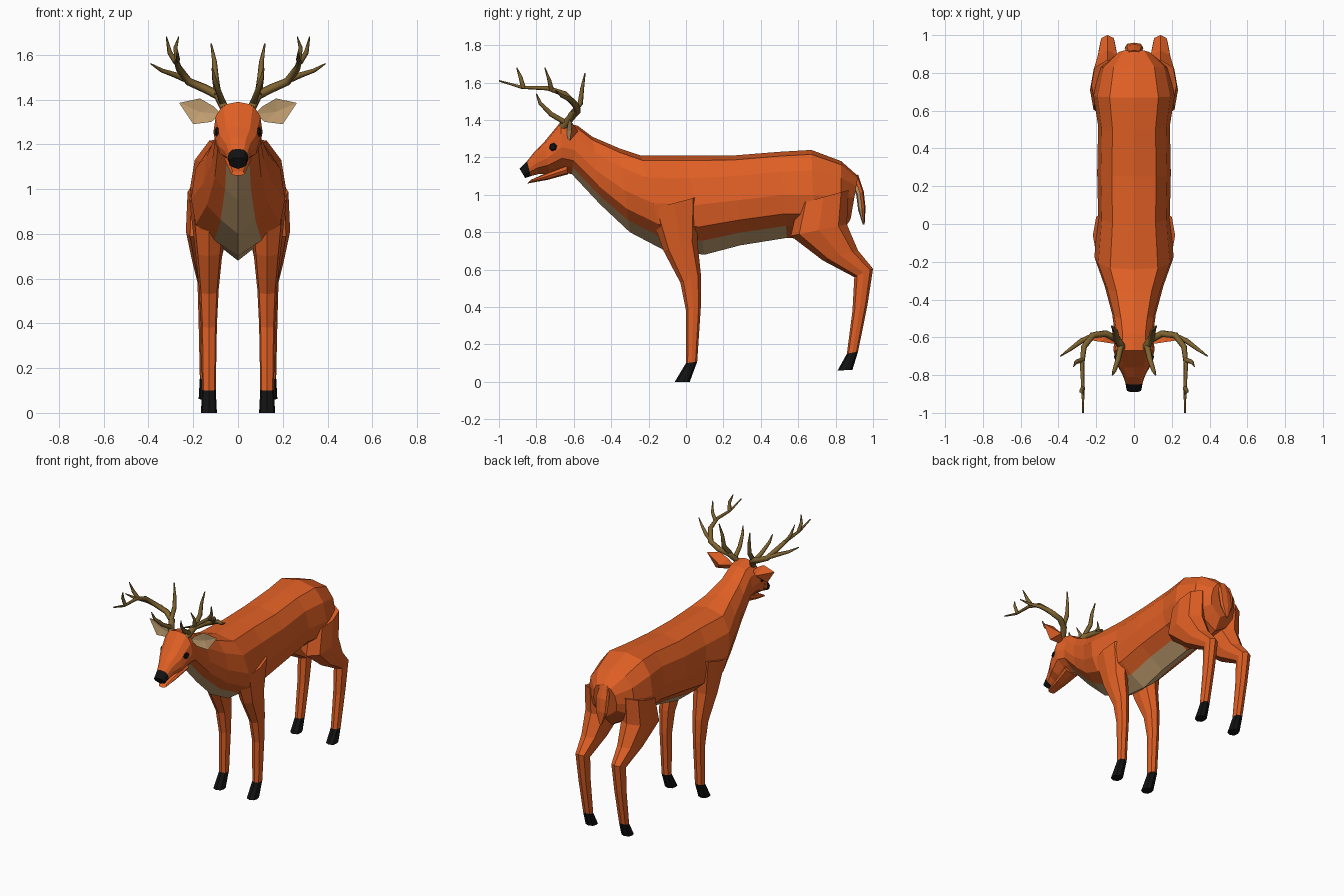
import bpy, bmesh
from mathutils import Vector
from mathutils.bvhtree import BVHTree

cube = bpy.data.objects.get("Cube")
if cube:
    bpy.data.objects.remove(cube)


def material(name, red, green, blue):
    mat = bpy.data.materials.new(name)
    mat.use_nodes = True
    mat.diffuse_color = (red, green, blue, 1)
    shader = mat.node_tree.nodes["Principled BSDF"]
    shader.inputs["Base Color"].default_value = (red, green, blue, 1)
    shader.inputs["Roughness"].default_value = .9
    return mat


FUR = material("russet fur", .74, .115, .018)
CREAM = material("cream fur", .56, .36, .17)
HORN = material("antler brown", .21, .125, .03)
BLACK = material("hoof black", .006, .006, .006)


def finish(name, bm, materials):
    bmesh.ops.recalc_face_normals(bm, faces=bm.faces)
    mesh = bpy.data.meshes.new(name)
    bm.to_mesh(mesh)
    bm.free()
    for mat in materials:
        mesh.materials.append(mat)
    part = bpy.data.objects.new(name, mesh)
    bpy.context.collection.objects.link(part)
    return part


# Half cross-sections: (share of half width, share of the way from bottom to top)
TRUNK_SECTION = [(0, 1), (.6, .95), (.9, .77), (1, .5), (.9, .28), (.5, .14), (0, 0)]
SLIM_SECTION = [(0, 1), (.8, .85), (1, .5), (.8, .15), (0, 0)]


def loft(name, stations, section, materials, rule, centre=0):
    """Skin sections standing between a top (y, z) and a bottom (y, z) point.
    rule(span, strip) gives the material of each face."""
    ring = section + [(-across, up) for across, up in section[-2:0:-1]]
    count = len(ring)
    bm = bmesh.new()
    rows = []
    for top_y, top_z, low_y, low_z, width in stations:
        top = Vector((centre, top_y, top_z))
        low = Vector((centre, low_y, low_z))
        rows.append([bm.verts.new(low.lerp(top, up) + Vector((across * width, 0, 0)))
                     for across, up in ring])
    for span, (near, far) in enumerate(zip(rows, rows[1:])):
        for k in range(count):
            j = (k + 1) % count
            face = bm.faces.new((near[k], near[j], far[j], far[k]))
            face.material_index = rule(span, min(k, count - 1 - k))
    bm.faces.new(rows[0])
    bm.faces.new(rows[-1]).material_index = rule(len(rows) - 2, 0)
    return finish(name, bm, materials)


# Trunk, neck, head and nose in one skin, from rump to nose tip
trunk = [
    (.92, 1.1, .88, .87, .09),
    (.83, 1.18, .83, .79, .18),
    (.67, 1.24, .69, .76, .215),
    (.5, 1.23, .54, .77, .19),
    (.25, 1.21, .29, .73, .195),
    (0, 1.21, .1, .68, .19),
    (-.24, 1.21, -.11, .7, .21),
    (-.36, 1.25, -.3, .8, .155),
    (-.5, 1.31, -.46, .95, .115),
    (-.58, 1.37, -.61, 1.11, .1),
    (-.67, 1.39, -.66, 1.12, .11),
    (-.76, 1.28, -.73, 1.11, .09),
    (-.81, 1.23, -.79, 1.11, .06),
    (-.85, 1.18, -.83, 1.1, .046),
    (-.89, 1.14, -.86, 1.09, .04),
]


def coat(span, strip):
    if span == len(trunk) - 2:
        return 2
    return int(strip == 5 and 3 <= span <= 8)


body = loft("body", trunk, TRUNK_SECTION, [FUR, CREAM, BLACK], coat)

# Lower jaw, a little open
jaw = [(-.64, 1.16, -.63, 1.11, .06), (-.74, 1.12, -.74, 1.08, .045),
       (-.83, 1.08, -.85, 1.06, .03)]
loft("lower_jaw", jaw, SLIM_SECTION, [FUR], lambda span, strip: 0)

# Tail, cream on the side facing the rump
tail = [(.92, 1.11, .88, 1.07, .035), (.95, 1.02, .91, 1, .05),
        (.96, .93, .92, .92, .045), (.955, .84, .945, .84, .01)]
loft("tail", tail, SLIM_SECTION, [FUR, CREAM], lambda span, strip: int(strip >= 2))


# Legs: (front y, back y, height) downwards, the last span being the hoof
fore_leg = [(-.2, .08, .92), (-.12, .06, .7), (-.03, .08, .53),
            (0, .08, .38), (0, .06, .1), (-.06, .02, 0)]
hind_leg = [(.6, .87, .95), (.56, .86, .78), (.73, .92, .65), (.9, 1, .56),
            (.89, .97, .38), (.86, .92, .15), (.81, .89, .06)]


def leg(name, outline, centre):
    # Sections rise slightly to the back and are wider where they are deeper
    stations = [(front, z, back, z * 1.08, .015 + .26 * (back - front))
                for front, back, z in outline]
    hoof = len(outline) - 2
    loft(name, stations, SLIM_SECTION, [FUR, BLACK],
         lambda span, strip: int(span == hoof), centre)


# Antler branches: thickness at the root, then the path on the left side
antler = [
    (.021, [(.06, -.66, 1.36), (.09, -.61, 1.42), (.15, -.58, 1.45), (.22, -.59, 1.48),
            (.265, -.65, 1.54), (.275, -.74, 1.57), (.27, -.88, 1.575), (.27, -1, 1.61)]),
    (.017, [(.09, -.62, 1.42), (.1, -.565, 1.49), (.105, -.555, 1.57), (.12, -.54, 1.65)]),
    (.016, [(.07, -.65, 1.39), (.085, -.72, 1.43), (.105, -.78, 1.49), (.115, -.8, 1.54)]),
    (.015, [(.19, -.58, 1.47), (.28, -.62, 1.51), (.34, -.665, 1.53), (.39, -.7, 1.56)]),
    (.014, [(.275, -.72, 1.565), (.305, -.73, 1.61), (.32, -.755, 1.68)]),
    (.013, [(.27, -.87, 1.575), (.28, -.885, 1.63), (.265, -.905, 1.68)]),
]


def add_branch(bm, thickness, path, side):
    curve = bpy.data.curves.new("branch", "CURVE")
    curve.dimensions = "3D"
    curve.bevel_depth = thickness
    curve.bevel_resolution = 1
    curve.use_fill_caps = True
    spline = curve.splines.new("POLY")
    spline.points.add(len(path) - 1)
    for i, (x, y, z) in enumerate(path):
        spline.points[i].co = (side * x, y, z, 1)
        spline.points[i].radius = 1 - .8 * (i / (len(path) - 1)) ** 2
    holder = bpy.data.objects.new("branch", curve)
    mesh = bpy.data.meshes.new_from_object(holder)
    bm.from_mesh(mesh)
    bpy.data.objects.remove(holder)
    bpy.data.curves.remove(curve)
    bpy.data.meshes.remove(mesh)


# Ear outline (x, z), and the skin on which the eyes are seated
ear = [(.075, 1.335), (.12, 1.3), (.2, 1.29), (.263, 1.385), (.17, 1.405), (.11, 1.37)]
skin = BVHTree.FromPolygons([v.co for v in body.data.vertices],
                            [p.vertices for p in body.data.polygons])

for side, tag in ((1, "left"), (-1, "right")):
    leg(tag + "_front_leg", fore_leg, side * .13)
    leg(tag + "_hind_leg", hind_leg, side * .14)

    bm = bmesh.new()
    for thickness, path in antler:
        add_branch(bm, thickness, path, side)
    finish(tag + "_antler", bm, [HORN])

    # Ear: cupped cream front, russet back drawn to a ridge
    bm = bmesh.new()
    rim = [bm.verts.new((side * x, .15 * x - .65, z)) for x, z in ear]
    cup = bm.verts.new((side * .17, -.615, 1.345))
    ridge = bm.verts.new((side * .14, -.575, 1.34))
    for i, corner in enumerate(rim):
        following = rim[(i + 1) % len(rim)]
        bm.faces.new((corner, following, cup)).material_index = 1
        bm.faces.new((following, corner, ridge))
    finish(tag + "_ear", bm, [FUR, CREAM])

    # Eye: thin faceted disc lying on the cheek
    spot, normal, index, distance = skin.find_nearest(Vector((side * .14, -.727, 1.262)))
    bm = bmesh.new()
    bmesh.ops.create_cone(bm, cap_ends=True, segments=6,
                          radius1=.024, radius2=.016, depth=.009)
    turn = Vector((0, 0, 1)).rotation_difference(normal)
    bmesh.ops.transform(bm, matrix=turn.to_matrix().to_4x4(), verts=bm.verts)
    bmesh.ops.translate(bm, vec=spot + normal * .003, verts=bm.verts)
    finish(tag + "_eye", bm, [BLACK])
